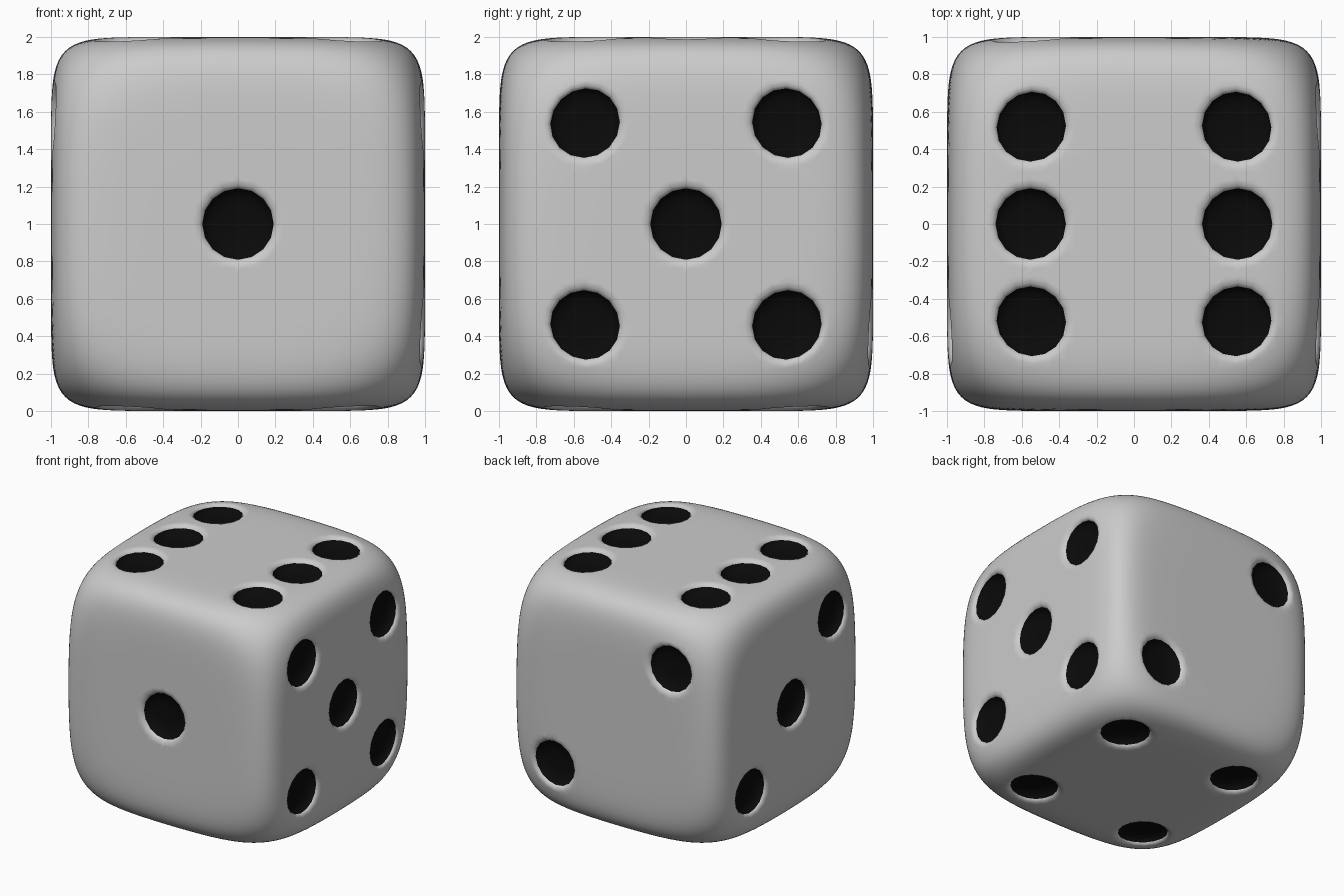
import bpy, bmesh
from math import sin, cos, tau
from mathutils import Vector

if "Cube" in bpy.data.objects:
    bpy.data.objects.remove(bpy.data.objects["Cube"])

D = 0.545                      # pip offset from the face centre
SIDES = 16
# dimple cutter profile (radius, height over surface): rounded lip, then bowl
LIP = [(0.255, 0.04), (0.245, 0.002), (0.225, -0.002), (0.21, -0.007),
       (0.198, -0.015), (0.191, -0.026)]
BOWL = [(0.18, -0.048), (0.155, -0.066), (0.11, -0.078), (0.05, -0.083)]

ink = bpy.data.materials.new("pip_black")
ink.diffuse_color = (0.003, 0.003, 0.003, 1)
ink.use_nodes = True
ink.node_tree.nodes["Principled BSDF"].inputs["Base Color"].default_value = ink.diffuse_color


def inside(p):
    """Rounded cube softly trimmed by a sphere."""
    return sum(abs(c) ** 9.5 for c in p) + (p.length / 1.51) ** 20 < 1


def on_surface(p):
    lo, hi = 0.5, 1.1
    for _ in range(26):
        mid = (lo + hi) / 2
        lo, hi = (mid, hi) if inside(p * mid) else (lo, mid)
    return p * lo


def make_object(name, bm):
    me = bpy.data.meshes.new(name)
    bm.to_mesh(me)
    bm.free()
    me.materials.append(None)
    me.materials.append(ink)
    ob = bpy.data.objects.new(name, me)
    bpy.context.collection.objects.link(ob)
    ob.location.z = 1
    return ob


def add_dimple(bm, n, spot):
    """Turned plug that follows the die surface around one pip."""
    turn = n.to_track_quat('Z', 'Y')
    rings = []
    for r, h in LIP + BOWL:
        ring = []
        for k in range(SIDES):
            a = tau * k / SIDES
            base = n + spot + turn @ Vector((r * cos(a), r * sin(a), 0))
            ring.append(bm.verts.new(on_surface(base) + n * h))
        rings.append(ring)
    for i, (a, b) in enumerate(zip(rings, rings[1:])):
        for k in range(SIDES):
            j = (k + 1) % SIDES
            f = bm.faces.new((a[k], b[k], b[j], a[j]))
            f.material_index = int(i >= len(LIP) - 1)
    bm.faces.new(rings[0])
    bm.faces.new(rings[-1][::-1]).material_index = 1


# die body
bm = bmesh.new()
bmesh.ops.create_cube(bm, size=2)
bmesh.ops.subdivide_edges(bm, edges=bm.edges[:], cuts=46, use_grid_fill=True)
for v in bm.verts:
    v.co = on_surface(v.co)
die = make_object("die_body", bm)

# pip centres per face, relative to the face centre
pips = {
    (0, -1, 0): [(0, 0, 0)],
    (0, 1, 0): [(-D, 0, D), (D, 0, -D)],
    (-1, 0, 0): [(0, -D, D), (0, 0, 0), (0, D, -D)],
    (0, 0, -1): [(x, y, 0) for x in (-D, D) for y in (-D, D)],
    (1, 0, 0): [(0, 0, 0)] + [(0, y, z) for y in (-D, D) for z in (-D, D)],
    (0, 0, 1): [(x, y, 0) for x in (-0.555, 0.555) for y in (-0.525, 0, 0.525)],
}

# plugs that scoop out the dimples
bm = bmesh.new()
for normal, spots in pips.items():
    for s in spots:
        add_dimple(bm, Vector(normal), Vector(s))
bmesh.ops.recalc_face_normals(bm, faces=bm.faces[:])
cutter = make_object("pip_cutter", bm)
cutter.hide_render = True

# cut the dimples; the bowls keep the black slot
cut = die.modifiers.new("dimples", 'BOOLEAN')
cut.operation = 'DIFFERENCE'
cut.solver = 'EXACT'
cut.object = cutter
bpy.context.view_layer.update()
bpy.ops.object.select_all(action='DESELECT')
die.select_set(True)
bpy.context.view_layer.objects.active = die
bpy.ops.object.modifier_apply(modifier=cut.name)
bpy.data.objects.remove(cutter)
bpy.ops.object.shade_smooth_by_angle()
